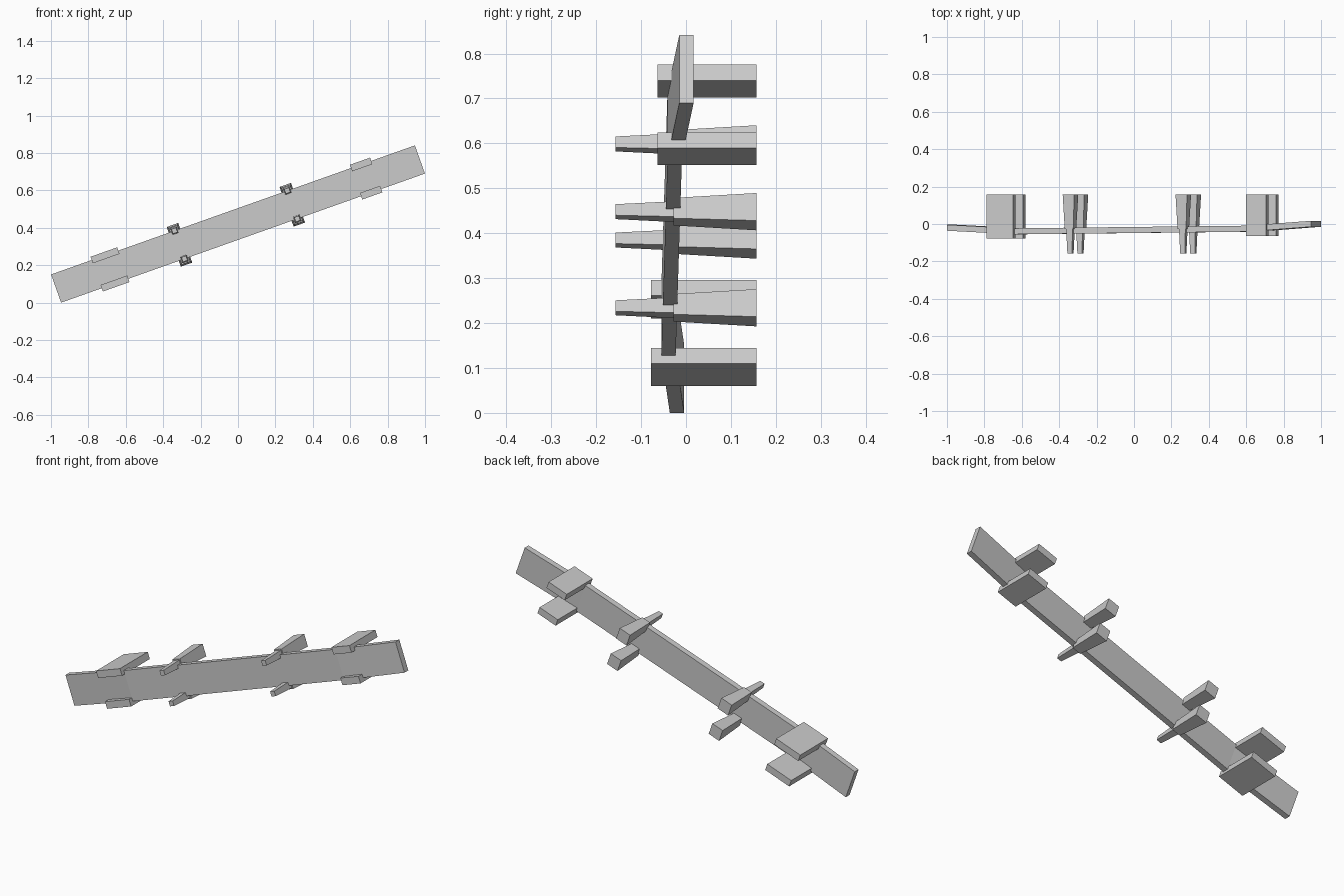
import bpy
from math import sin, cos, radians

if "Cube" in bpy.data.objects:
    bpy.data.objects.remove(bpy.data.objects["Cube"])

TILT = radians(19.53)
MID_Z = 0.4204
BACK = 0.157


def place(s, y, t):
    """Beam coordinates (along, depth, across) to world."""
    return (s * cos(TILT) - t * sin(TILT), y, MID_Z + s * sin(TILT) + t * cos(TILT))


def loft(name, rings):
    """Closed solid through a list of four-point rings."""
    verts = [place(*p) for ring in rings for p in ring]
    faces = [(3, 2, 1, 0), tuple(len(verts) - 4 + i for i in range(4))]
    for r in range(len(rings) - 1):
        for i in range(4):
            a, b = r * 4 + i, r * 4 + (i + 1) % 4
            faces.append((a, b, b + 4, a + 4))
    mesh = bpy.data.meshes.new(name)
    mesh.from_pydata(verts, [], faces)
    obj = bpy.data.objects.new(name, mesh)
    bpy.context.collection.objects.link(obj)
    return obj


def rect(s, t, y, length, height):
    """Rectangle facing along depth."""
    a, b = length / 2, height / 2
    return [(s - a, y, t - b), (s - a, y, t + b), (s + a, y, t + b), (s + a, y, t - b)]


# Long flat beam, bent slightly backwards near both ends
W, THICK = 0.08, 0.032
beam_path = [(-1.032, -0.036), (-0.65, -0.055), (0.67, -0.041), (1.032, -0.015)]
loft("beam", [[(s, y, -W), (s, y + THICK, -W), (s, y + THICK, W), (s, y, W)]
              for s, y in beam_path])

for t, level in ((W, "upper"), (-W, "lower")):
    # Flat plates along the edges near the ends
    for side, s, length, front in (("left", -0.726, 0.151, -0.078),
                                   ("right", 0.727, 0.114, -0.063)):
        loft(f"{level}_{side}_plate", [rect(s, t, front, length, 0.037),
                                       rect(s, t, BACK, length, 0.037)])
    # Tapered stepped pegs nearer the middle
    for side, s in (("left", -0.332), ("right", 0.308)):
        loft(f"{level}_{side}_peg", [rect(s, t, y, w, w) for y, w in
                                     ((-BACK, 0.026), (-0.028, 0.036),
                                      (-0.028, 0.048), (BACK, 0.065))])

# Consistent outward normals
import bmesh
for obj in bpy.context.collection.objects:
    bm = bmesh.new()
    bm.from_mesh(obj.data)
    bmesh.ops.recalc_face_normals(bm, faces=bm.faces)
    bm.to_mesh(obj.data)
    bm.free()
